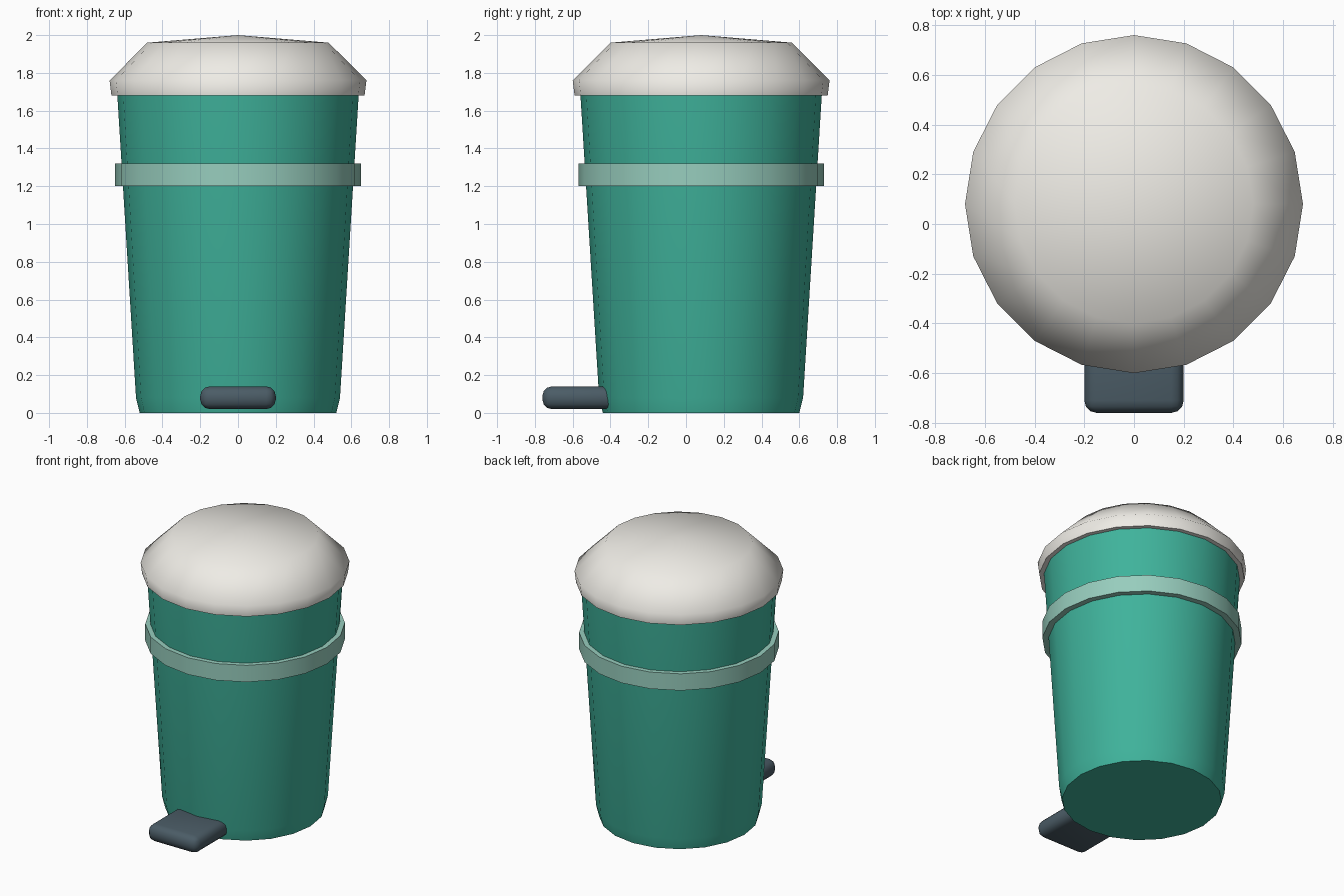
import bpy, bmesh, math

if "Cube" in bpy.data.objects:
    bpy.data.objects.remove(bpy.data.objects["Cube"])

SIDES = 20
CY = 0.08  # bin axis in y


def finish(name, bm, color, angle):
    bmesh.ops.recalc_face_normals(bm, faces=bm.faces[:])
    mesh = bpy.data.meshes.new(name)
    bm.to_mesh(mesh)
    bm.free()
    mat = bpy.data.materials.new(name + "_colour")
    mat.diffuse_color = (*color, 1)
    mat.use_nodes = True
    mat.node_tree.nodes["Principled BSDF"].inputs["Base Color"].default_value = mat.diffuse_color
    mesh.materials.append(mat)
    ob = bpy.data.objects.new(name, mesh)
    bpy.context.collection.objects.link(ob)
    bpy.ops.object.select_all(action='DESELECT')
    ob.select_set(True)
    bpy.context.view_layer.objects.active = ob
    bpy.ops.object.shade_smooth_by_angle(angle=math.radians(angle))
    return ob


def turned(name, profile, color, angle=60):
    """Closed 20-sided solid from (radius, z) points; radius 0 ends in a tip."""
    bm = bmesh.new()
    rings = []
    for r, z in profile:
        n = SIDES if r else 1
        rings.append([bm.verts.new((r * math.cos(2 * math.pi * i / SIDES),
                                    CY + r * math.sin(2 * math.pi * i / SIDES), z))
                      for i in range(n)])
    for a, b in zip(rings, rings[1:]):
        for i in range(SIDES):
            j = (i + 1) % SIDES
            if len(b) == 1:
                bm.faces.new((a[i], a[j], b[0]))
            else:
                bm.faces.new((a[i], a[j], b[j], b[i]))
    for ring in (rings[0], rings[-1]):
        if len(ring) > 1:
            bm.faces.new(ring)
    return finish(name, bm, color, angle)


# Tapered bin body
turned("bin_body", [(0.52, 0), (0.54, 0.08), (0.64, 1.70)], (0.05, 0.45, 0.33))

# Raised band around the body
turned("band", [(0.65, 1.20), (0.65, 1.32)], (0.31, 0.61, 0.51))

# Domed lid
turned("lid", [(0.67, 1.68), (0.68, 1.76), (0.48, 1.96), (0, 2.0)], (0.86, 0.84, 0.79))

# Rounded foot pedal, running into the body
bm = bmesh.new()
bmesh.ops.create_cube(bm, size=1)
bmesh.ops.scale(bm, vec=(0.40, 0.40, 0.12), verts=bm.verts)
bmesh.ops.translate(bm, vec=(0, -0.56, 0.08), verts=bm.verts)
bmesh.ops.bevel(bm, geom=bm.edges[:], offset=0.05, segments=3, profile=0.5, affect='EDGES')
finish("foot_pedal", bm, (0.07, 0.107, 0.133), 60)
